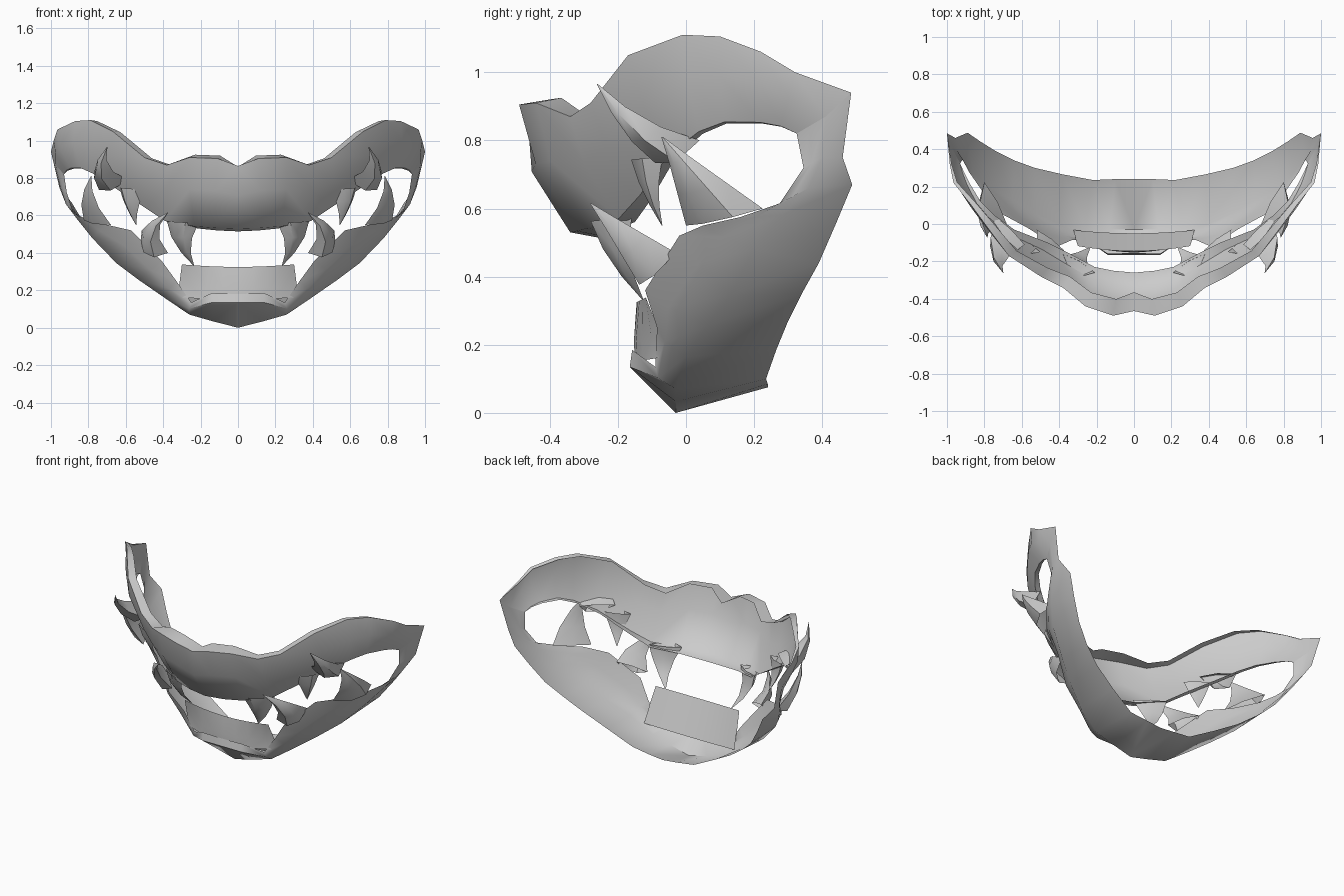
import bpy, bmesh, math
from mathutils import Vector as V

if "Cube" in bpy.data.objects:
    bpy.data.objects.remove(bpy.data.objects["Cube"])


def finish(name, bm, angle):
    bmesh.ops.remove_doubles(bm, verts=bm.verts, dist=0.0005)
    bmesh.ops.recalc_face_normals(bm, faces=bm.faces)
    me = bpy.data.meshes.new(name)
    bm.to_mesh(me)
    bm.free()
    ob = bpy.data.objects.new(name, me)
    bpy.context.collection.objects.link(ob)
    m = ob.modifiers.new("mirror", 'MIRROR')
    m.use_clip = True
    bpy.context.view_layer.objects.active = ob
    ob.select_set(True)
    bpy.ops.object.shade_smooth_by_angle(angle=math.radians(angle))
    ob.select_set(False)
    return ob


def loft(name, rows, angle=50, closed=False):
    bm = bmesh.new()
    vs = [[bm.verts.new(p) for p in r] for r in rows]
    n = len(rows[0])
    for a, b in zip(vs, vs[1:]):
        for i in range(n if closed else n - 1):
            j = (i + 1) % n
            bm.faces.new((a[i], a[j], b[j], b[i]))
    return finish(name, bm, angle)


# Upper lip: crest and mouth edge, from the middle to the corner
top = [V(p) for p in [(0, -.465, .865), (.11, -.49, .905), (.26, -.44, .91), (.38, -.34, .87),
                      (.5, -.28, .91), (.67, -.17, 1.05), (.79, -.01, 1.11), (.87, .1, 1.105),
                      (.965, .22, 1.06), (.985, .32, 1.0), (1, .485, .94)]]
low = [V(p) for p in [(0, -.26, .515), (.11, -.25, .52), (.21, -.23, .53), (.36, -.15, .56),
                      (.46, -.10, .63), (.64, -.03, .75), (.75, .05, .82), (.82, .12, .85),
                      (.88, .22, .85), (.91, .28, .84), (.93, .325, .82)]]
flange, mid, lip = [], [], []
for i, (t, l) in enumerate(zip(top, low)):
    a = math.radians(85) * t.x
    out = V((math.sin(a), -math.cos(a), 0))
    if i == 0:
        out = V((0, -1, 0))
    fade = 1 - i / 10
    flange.append(t - out * .1 * fade + V((0, 0, .015 if i in (1, 2) else -.005)))
    mid.append(t.lerp(l, .45) + out * (.02 + .045 * fade + (.015 if i == 0 else 0)))
    lip.append(l + out * .08 * fade + V((0, 0, .015)) * fade)
flange[-1] = top[-1]
corner = mid[-1] = V((.975, .41, .87))
loft("upper_lip", [flange, top, mid, lip, low])

# Lower jaw: mouth edge, underside ridge and rear edge
inner = [(0, -.155, .18), (.14, -.158, .185), (.25, -.09, .135), (.33, -.085, .25),
         (.41, -.12, .36), (.57, -.02, .52), (.7, .05, .55), (.8, .16, .575),
         (.88, .275, .615), (.915, .345, .72), (.93, .325, .82)]
under = [(0, -.03, .0), (.13, -.03, .033), (.26, -.03, .07), (.4, .0, .165), (.53, .06, .255),
         (.65, .13, .345), (.78, .2, .48), (.86, .28, .58), (.92, .36, .66), (.95, .4, .75),
         corner]
rear = [(0, .24, .075), (.1, .24, .085), (.22, .235, .1), (.38, .265, .185), (.53, .3, .27),
        (.64, .34, .35), (.74, .39, .44), (.82, .44, .555), (.89, .488, .67), (.955, .46, .75),
        (1, .485, .94)]
front = [V(i).lerp(V(u), .45) + V((min(.01, V(i).x), -.025, -.005)) * max(0, 1 - k / 8)
         for k, (i, u) in enumerate(zip(inner, under))]
front[0] = V((0, -.165, .135))
front[1] = V((.14, -.165, .135))
front[0].x = 0
loft("lower_jaw", [inner, front, under, rear])


# Fangs: thin lens-shaped base swept to a bent point
def fang(name, a, b, tip, bulge, bend, thick=.012):
    a, b, tip, bulge, bend = map(V, (a, b, tip, bulge, bend))
    c = (a + b) / 2
    back = -bulge.normalized() * thick
    base = [a, a.lerp(b, .3) + bulge, a.lerp(b, .7) + bulge, b, c + back]
    rows = [base]
    for t in (.35, .7):
        mv = bend * (4 * t * (1 - t))
        rows.append([p.lerp(tip, t) + mv for p in base])
    rows.append([tip + (p - c) * .02 for p in base])
    loft(name, rows, 40, True)


fang("upper_canine", (.21, -.26, .56), (.38, -.16, .57), (.235, -.125, .33),
     (.02, -.05, 0), (.03, -.02, 0))
fang("upper_small_fang", (.5, -.15, .74), (.635, -.07, .75), (.545, -.07, .55),
     (.03, -.035, 0), (0.01, -.01, 0))
fang("upper_flared_fang", (.585, -.11, .79), (.74, .04, .8), (.7, -.26, .965),
     (.05, -.025, -.06), (.045, -.01, -.02))
fang("lower_front_fang", (.375, -.14, .4), (.52, -.03, .47), (.375, -.28, .615),
     (.03, -.03, -.045), (.05, .0, -.0))
fang("lower_rear_fang", (.68, -.0, .55), (.8, .225, .6), (.785, -.07, .81),
     (.06, -.02, -.01), (.03, 0, 0))

# Lower incisor plate
xs = [0, .08, .16, .24, .3]
rows = []
for y0, z, s, k in [(-.15, .15, 1.06, .9), (-.153, .21, 1.05, .9), (-.145, .325, 1, .3),
                    (-.05, .11, 1.08, .2)]:
    rows.append([(x * s, y0 + k * x * x, z + .15 * x * x) for x in xs])
loft("incisor_plate", rows, 40)
